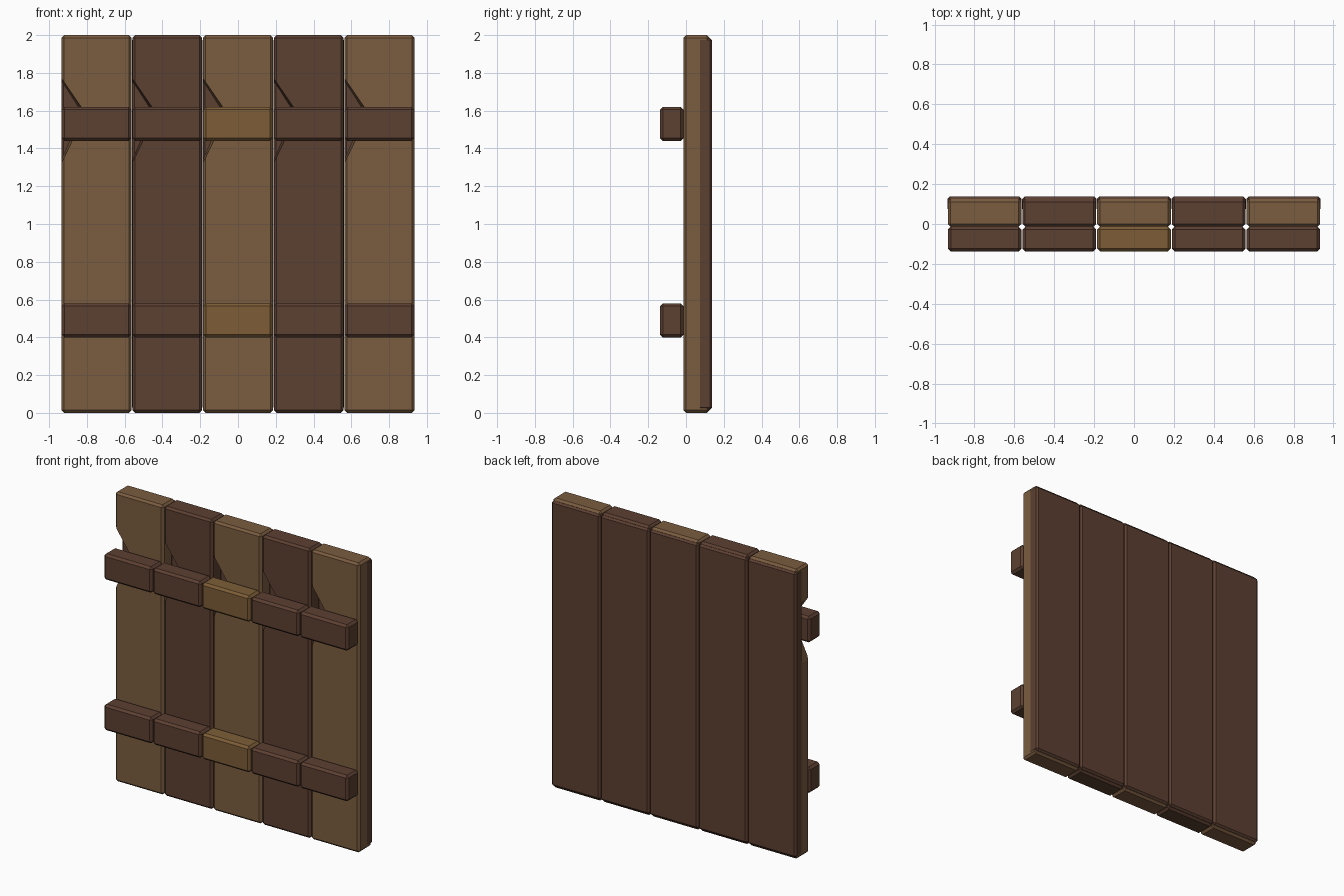
import bpy, bmesh

if "Cube" in bpy.data.objects:
    bpy.data.objects.remove(bpy.data.objects["Cube"])

PITCH, WIDTH = 0.3745, 0.370


def material(name, rgb):
    m = bpy.data.materials.new(name)
    m.diffuse_color = (*rgb, 1)
    m.use_nodes = True
    m.node_tree.nodes["Principled BSDF"].inputs["Base Color"].default_value = m.diffuse_color
    return m


LIGHT = material("light_wood", (0.195, 0.107, 0.050))
DARK = material("dark_wood", (0.107, 0.051, 0.031))
GOLD = material("golden_wood", (0.205, 0.110, 0.038))


def finish(bm, name, mat=None):
    bmesh.ops.recalc_face_normals(bm, faces=bm.faces[:])
    me = bpy.data.meshes.new(name)
    bm.to_mesh(me)
    bm.free()
    ob = bpy.data.objects.new(name, me)
    bpy.context.collection.objects.link(ob)
    if mat:
        me.materials.append(mat)
    return ob


def box(name, x, y, z, bevel, mat):
    """Chamfered box from (min, max) ranges."""
    bm = bmesh.new()
    bmesh.ops.create_cube(bm, size=1)
    for v in bm.verts:
        for i, (lo, hi) in enumerate((x, y, z)):
            v.co[i] = lo if v.co[i] < 0 else hi
    bmesh.ops.bevel(bm, geom=bm.edges[:], offset=bevel, segments=1,
                    profile=0.5, affect='EDGES')
    return finish(bm, name, mat)


def notch_cutter(left):
    """Tapered wedge for the chip in a plank's front left edge."""
    bm = bmesh.new()
    rings = []
    for y, taper in ((-0.05, 0.012), (0.09, -0.018)):
        pts = ((-0.02, 1.80 + taper), (0.12 + taper, 1.59), (-0.02, 1.286 - taper))
        rings.append([bm.verts.new((left + px, y, pz)) for px, pz in pts])
    bm.faces.new(rings[0])
    bm.faces.new(rings[1])
    for i in range(3):
        j = (i + 1) % 3
        bm.faces.new((rings[0][i], rings[0][j], rings[1][j], rings[1][i]))
    ob = finish(bm, "notch_cutter")
    ob.hide_render = True
    return ob


def cut(ob, cutter):
    mod = ob.modifiers.new("notch", 'BOOLEAN')
    mod.operation, mod.object, mod.solver = 'DIFFERENCE', cutter, 'EXACT'
    bpy.context.view_layer.update()
    dg = bpy.context.evaluated_depsgraph_get()
    me = bpy.data.meshes.new_from_object(ob.evaluated_get(dg))
    ob.modifiers.clear()
    ob.data = me
    bpy.data.objects.remove(cutter)


for i in range(5):
    cx = (i - 2) * PITCH
    x = (cx - WIDTH / 2, cx + WIDTH / 2)

    # front plank with chipped edge
    plank = box(f"plank_{i + 1}", x, (-0.013, 0.125), (0, 2), 0.014,
                DARK if i % 2 else LIGHT)
    cut(plank, notch_cutter(x[0]))

    # dark backing board
    box(f"backing_board_{i + 1}", (x[0] - 0.001, x[1] + 0.001),
        (0.063, 0.138), (0.016, 1.985), 0.012, DARK)

    # two cross battens
    for level, z in (("lower", 0.40), ("upper", 1.44)):
        box(f"{level}_batten_{i + 1}", x, (-0.138, -0.013), (z, z + 0.18),
            0.015, GOLD if i == 2 else DARK)
